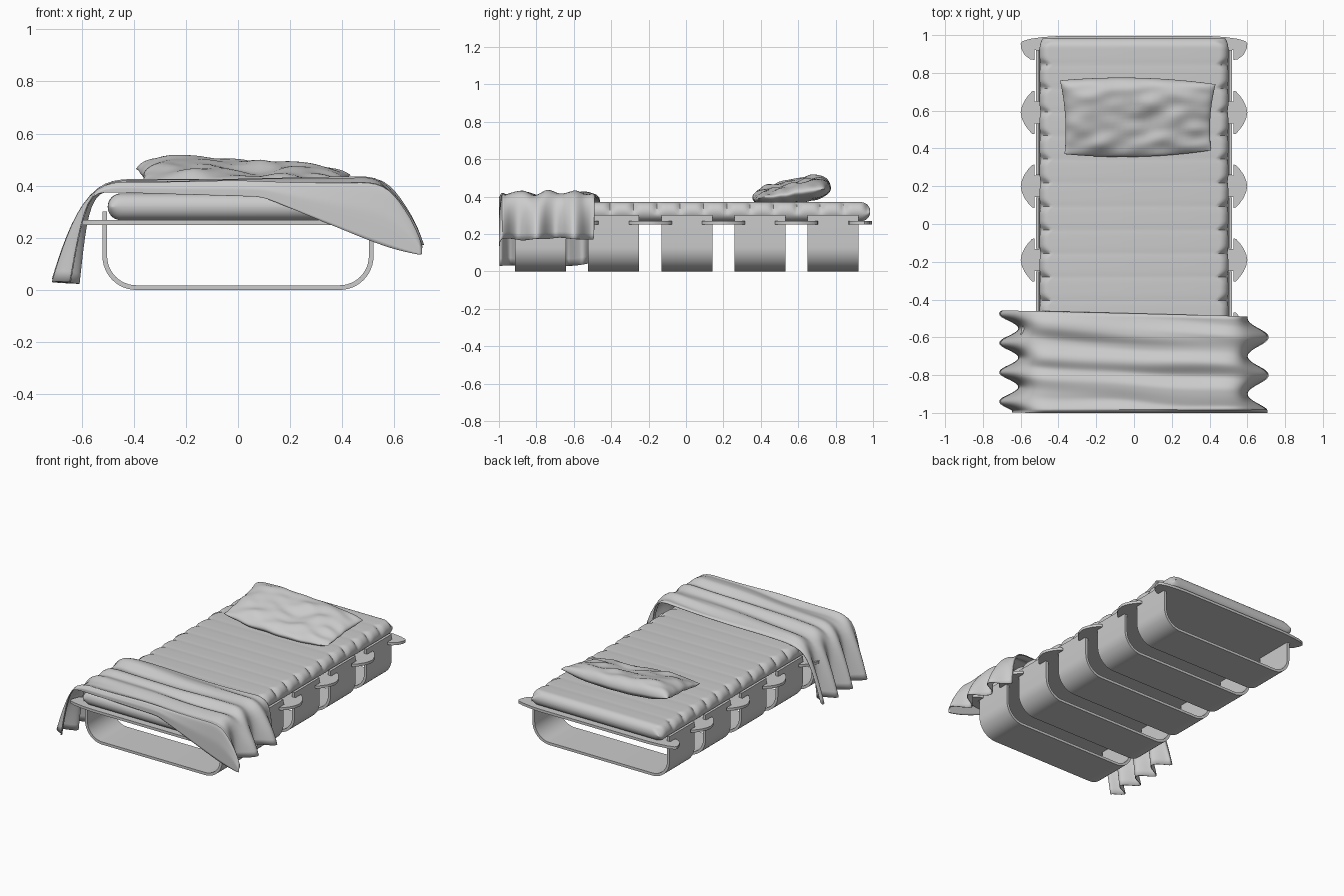
import bpy, bmesh, math
from mathutils import Vector, noise

if "Cube" in bpy.data.objects:
    bpy.data.objects.remove(bpy.data.objects["Cube"])

grey = bpy.data.materials.new("plain grey")
grey.diffuse_color = (0.6, 0.6, 0.6, 1)
grey.use_nodes = True
grey.node_tree.nodes["Principled BSDF"].inputs["Base Color"].default_value = grey.diffuse_color


def finish(name, bm, angle=40):
    bmesh.ops.remove_doubles(bm, verts=bm.verts, dist=0.0002)
    bmesh.ops.recalc_face_normals(bm, faces=bm.faces)
    me = bpy.data.meshes.new(name)
    bm.to_mesh(me)
    bm.free()
    ob = bpy.data.objects.new(name, me)
    bpy.context.collection.objects.link(ob)
    me.materials.append(grey)
    bpy.ops.object.select_all(action='DESELECT')
    ob.select_set(True)
    bpy.context.view_layer.objects.active = ob
    bpy.ops.object.shade_smooth_by_angle(angle=math.radians(angle))
    return ob


def prism(name, outline, depth):
    """Extrude a closed 3D outline along the depth vector."""
    bm = bmesh.new()
    face = bm.faces.new([bm.verts.new(p) for p in outline])
    out = bmesh.ops.extrude_face_region(bm, geom=[face])
    verts = [g for g in out["geom"] if isinstance(g, bmesh.types.BMVert)]
    bmesh.ops.translate(bm, verts=verts, vec=depth)
    return finish(name, bm)


def skin(bm, rows, closed=False):
    """Join rows of points with quads."""
    vs = [[bm.verts.new(p) for p in r] for r in rows]
    for a, b in zip(vs, vs[1:]):
        n = len(a)
        for i in range(n if closed else n - 1):
            j = (i + 1) % n
            bm.faces.new((a[i], a[j], b[j], b[i]))
    return vs


# Legs: five wide bands bent into a U with rounded lower corners
def u_path(half, bottom, radius, top=0.30):
    right = [(half, top)]
    for k in range(13):
        a = -math.pi / 2 * k / 12
        right.append((half - radius + radius * math.cos(a),
                      bottom + radius + radius * math.sin(a)))
    return right + [(-x, z) for x, z in reversed(right)]


LEGS = [-0.777, -0.387, 0.005, 0.395, 0.785]
band = u_path(0.52, 0, 0.13) + u_path(0.502, 0.018, 0.112)[::-1]
for i, y in enumerate(LEGS):
    prism(f"leg_band_{i + 1}", [(x, y - 0.136, z) for x, z in band], (0, 0.272, 0))

# Base board
prism("base_board", [(-.5, -.975, .25), (.5, -.975, .25), (.5, .975, .25), (-.5, .975, .25)],
      (0, 0, 0.016))

# Rounded tabs hooking out between the bands
half_tab = [(.48, .058), (.526, .058), (.526, .115), (.54, .112), (.56, .09), (.58, .062), (.594, .03)]
tab = half_tab + [(.6, 0)] + [(x, -y) for x, y in reversed(half_tab)]
end_tab = [(.48, .922), (.526, .922), (.526, .868), (.55, .872), (.58, .895), (.597, .93),
           (.6, .955), (.59, .968), (.55, .98), (.48, .99), (.4, .995), (0, .995), (0, .95), (.45, .95)]
for s, side in ((-1, "left"), (1, "right")):
    for i, (a, b) in enumerate(zip(LEGS, LEGS[1:])):
        prism(f"tab_{side}_{i + 1}", [(s * x, (a + b) / 2 + y, .25) for x, y in tab], (0, 0, .018))
    for e, end in ((-1, "foot"), (1, "head")):
        prism(f"end_tab_{side}_{end}", [(s * x, e * y, .25) for x, y in end_tab], (0, 0, .018))

# Mattress: rounded section swept along y, top edge pinched into scallops
R, Z0, Z1 = 0.05, 0.268, 0.37
stations = [(-0.935 - R * math.sin(math.pi / 2 * k / 8), R * (1 - math.cos(math.pi / 2 * k / 8)))
            for k in range(8, 0, -1)]
stations += [(-0.935 + 1.87 * k / 180, 0) for k in range(181)]
stations += [(-y, d) for y, d in reversed(stations[:8])]
rows = []
for y, d in stations:
    pinch = (1 - abs(math.sin(math.pi * (y + 0.03) / 0.125))) ** 2
    half = []
    for k in range(17):
        a = math.pi / 2 - math.pi * k / 16
        r = R * max(1 - d / R, 0.02)
        up = max(0, math.sin(a) + 0.35)
        x = 0.45 - d * 0.4 + R * math.cos(a) - 0.03 * pinch * min(1, up)
        half.append((x, (Z0 + Z1) / 2 + (r + 0.001) * math.sin(a)))
    rows.append([(x, y, z) for x, z in half] + [(-x, y, z) for x, z in reversed(half)])
bm = bmesh.new()
vs = skin(bm, rows, closed=True)
for r in (vs[0], vs[-1]):
    bm.faces.new(r)
finish("mattress", bm, 50)


# Pillow: two puffed sheets sharing one seam, tilted toward the head
def pillow_point(u, v, top):
    x = 0.02 + 0.40 * u * (1 - 0.04 * (1 - v * v)) + 0.012 * v * u
    y = 0.565 + 0.185 * v * (1 + 0.13 * (1 - u * u)) - 0.01 * u * v
    puff = max(0, (1 - u ** 4) * (1 - v ** 4)) ** 0.55
    wave = noise.noise(Vector((u * 3, v * 3, 4)))
    seam = 0.415 + 0.025 * v - 0.012 * u + 0.012 * u * u + 0.008 * wave
    if top:
        dent = 0.018 * math.exp(-((u - .1) ** 2 * 8 + (v + .1) ** 2 * 8))
        z = seam + puff * (0.062 + 0.022 * v - 0.012 * u + 0.012 * wave - dent)
    else:
        z = max(0.368, seam - 0.05 * puff)
    return (x, y, z)


N = 36
bm = bmesh.new()
for top in (True, False):
    skin(bm, [[pillow_point(math.sin(math.pi * (i / N - .5)), math.sin(math.pi * (j / N - .5)), top)
               for i in range(N + 1)] for j in range(N + 1)])
finish("pillow", bm, 60)

# Blanket: draped section (x, z, amount of hanging fold) carried along the foot end
left = [(-.655, .03, 1), (-.64, .11, .85), (-.62, .20, .65), (-.595, .29, .4), (-.56, .36, .2), (-.51, .395, .05)]
right = [(.50, .422, 0), (.55, .41, .1), (.585, .37, .25), (.61, .31, .5), (.63, .24, .8), (.64, .17, 1)]
middle = [(-.45 + .045 * k, .405 + .015 * k / 20, 0) for k in range(21)]


def blanket_point(x, z, hang, s):
    back = -0.475 - 0.025 * x
    t = min(s / 0.86, 1)
    y = back + (-0.985 - back) * t
    if x < 0:
        fold = 0.058 * math.cos(2 * math.pi * (y + 0.63) / 0.155)
    else:
        fold = 0.062 * math.cos(2 * math.pi * (y + 0.60) / 0.20) + 0.01
    # long creases running across the bed, slightly slanted
    w = y + 0.05 * x + 0.03 * noise.noise(Vector((x * 2, y * 3, 1)))
    crease = 0.010 * math.sin(w * 42) + 0.016 * noise.noise(Vector((x * 1.6, w * 14, 7)))
    px = x + math.copysign(1, x) * hang * abs(fold) * (1 if fold > 0 else -0.8)
    pz = z + crease * (1 - hang) + 0.02 * hang * noise.noise(Vector((x, y * 9, 3)))
    if hang < .3 and t < 1:
        pz = max(pz, 0.382 if abs(x) < 0.5 else pz)
    if s > 0.86:  # front hem, sagging toward the right corner
        f = (s - 0.86) / 0.14
        hem = 0.375 - 0.03 * (x + .5) if x < 0.1 else 0.355 - (x - 0.1) * 0.41
        pz += (min(pz, hem) - pz) * f
        y -= 0.013 * min(1, f * 2)
    if s == 0 and hang < .2:
        pz -= 0.012
    return (px, y, pz)


M = 56
bm = bmesh.new()
skin(bm, [[blanket_point(*c, j / M) for c in left + middle + right] for j in range(M + 1)])
blanket = finish("blanket", bm, 60)
sub = blanket.modifiers.new("soften", 'SUBSURF')
sub.levels = sub.render_levels = 1
sol = blanket.modifiers.new("cloth", 'SOLIDIFY')
sol.thickness = 0.005
sol.offset = 0
